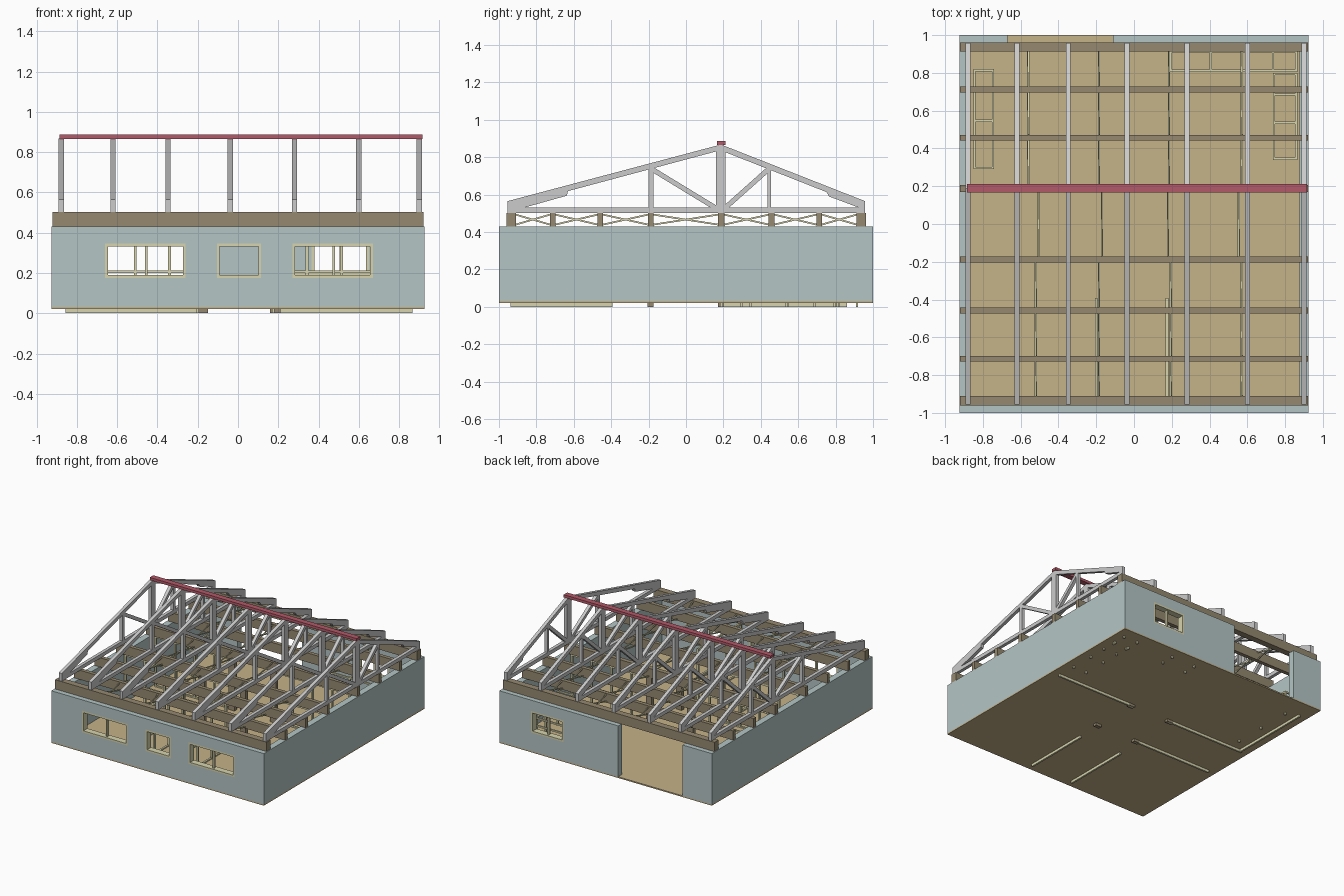
import bpy, bmesh
from mathutils import Vector

if "Cube" in bpy.data.objects:
    bpy.data.objects.remove(bpy.data.objects["Cube"])


def mat(name, r, g, b):
    m = bpy.data.materials.new(name)
    m.diffuse_color = (r, g, b, 1)
    m.use_nodes = True
    m.node_tree.nodes["Principled BSDF"].inputs["Base Color"].default_value = m.diffuse_color
    return m


WALL = mat("wall_paint", .46, .56, .56)
BEAM = mat("dark_timber", .30, .25, .16)
FLOOR = mat("floor_timber", .56, .45, .25)
STUD = mat("pale_timber", .68, .66, .42)
RIDGE = mat("ridge_red", .45, .10, .14)


def box(bm, x0, x1, y0, y1, z0, z1):
    vs = bmesh.ops.create_cube(bm, size=1)["verts"]
    for v in vs:
        v.co = Vector((x0 + (v.co.x + .5) * (x1 - x0),
                       y0 + (v.co.y + .5) * (y1 - y0),
                       z0 + (v.co.z + .5) * (z1 - z0)))


def prism(bm, pts, x0, x1):
    """Extrude a (y, z) outline along x."""
    a = [bm.verts.new((x0, y, z)) for y, z in pts]
    b = [bm.verts.new((x1, y, z)) for y, z in pts]
    bm.faces.new(a)
    bm.faces.new(b[::-1])
    for i in range(len(pts)):
        j = (i + 1) % len(pts)
        bm.faces.new((a[i], b[i], b[j], a[j]))


def bar(bm, p, q, w, x0, x1):
    """Slanted bar of width w between two (y, z) points."""
    p, q = Vector(p), Vector(q)
    d = (q - p).normalized()
    n = Vector((-d.y, d.x)) * w / 2
    prism(bm, [p + n, q + n, q - n, p - n], x0, x1)


def finish(bm, name, material=None):
    bmesh.ops.recalc_face_normals(bm, faces=bm.faces)
    me = bpy.data.meshes.new(name)
    bm.to_mesh(me)
    bm.free()
    ob = bpy.data.objects.new(name, me)
    bpy.context.collection.objects.link(ob)
    if material:
        me.materials.append(material)
    return ob


def boxes(name, material, *items):
    bm = bmesh.new()
    for it in items:
        box(bm, *it)
    return finish(bm, name, material)


X, T = .925, .05
Z0, Z1 = .03, .43

# Floor slab
boxes("floor", FLOOR, (-X, X, -1, 1, .02, .03))

# Outer walls: shell with window and door openings cut out
FRONT_WINDOWS = [(-.66, -.26), (-.105, .115), (.27, .67)]
BACK_WINDOW = (.365, .65)
WZ0, WZ1 = .175, .345
walls = boxes("outer_walls", WALL, (-X, X, -1, 1, Z0, Z1))
cuts = [(-X + T, X - T, -1 + T, 1 - T, -.2, .8), (-.67, -.11, .9, 1.1, -.2, .8)]
cuts += [(a, b, -1.1, -.9, WZ0, WZ1) for a, b in FRONT_WINDOWS]
cuts += [(*BACK_WINDOW, .9, 1.1, WZ0, WZ1)]
for c in cuts:
    cutter = boxes("cutter", None, c)
    cutter.hide_render = True
    mod = walls.modifiers.new("cut", "BOOLEAN")
    mod.operation = "DIFFERENCE"
    mod.solver = "EXACT"
    mod.object = cutter
    bpy.context.view_layer.objects.active = walls
    bpy.ops.object.modifier_apply(modifier=mod.name)
    bpy.data.objects.remove(cutter)


# Window frames
def window(name, a, b, y0, y1, mullion=None):
    w = .014
    items = [(a, a + w, y0, y1, WZ0, WZ1), (b - w, b, y0, y1, WZ0, WZ1),
             (a + w, b - w, y0, y1, WZ0, WZ0 + w), (a + w, b - w, y0, y1, WZ1 - w, WZ1)]
    if mullion is not None:
        m = (y0 + y1) / 2
        items.append((mullion - .006, mullion + .006, m - .01, m + .01, WZ0 + w, WZ1 - w))
    boxes(name, STUD, *items)


for i, ((a, b), m) in enumerate(zip(FRONT_WINDOWS, (-.455, None, .475))):
    window(f"front_window_{i + 1}", a, b, -1, -1 + T, m)
window("back_window", *BACK_WINDOW, 1 - T, 1, .51)


# Stud partitions: bottom plate, top plate, mid rail and studs
def partition(name, p, q, n):
    (x0, y0), (x1, y1) = p, q
    h = .007
    bm = bmesh.new()
    for za, zb in ((0, .02), (.03, .04), (.2, .212), (.415, .43)):
        box(bm, x0 - h, x1 + h, y0 - h, y1 + h, za, zb)
    for i in range(n + 1):
        x, y = x0 + (x1 - x0) * i / n, y0 + (y1 - y0) * i / n
        box(bm, x - h, x + h, y - h, y + h, .03, .43)
    finish(bm, name, STUD)


partition("partition_back_left", (-.85, .19), (-.17, .19), 4)
partition("partition_back_right", (.17, .19), (.86, .19), 4)
partition("partition_front_left", (-.85, -.185), (-.17, -.185), 4)
partition("partition_hall_left", (-.2, -.93), (-.2, -.4), 3)
partition("partition_hall_right", (.175, -.93), (.175, -.4), 3)
boxes("side_wall_plate", STUD, (-.85, -.836, .2, .86, 0, .02))

# Main posts below the two centre beams
for i, (x, y) in enumerate([(sx, sy) for sx in (-.175, .185) for sy in (-.19, .185)]):
    boxes(f"main_post_{i + 1}", BEAM, (x - .025, x + .025, y - .015, y + .015, 0, .43))


# Counter frames: rim, cross rungs and legs
def counter(name, x0, x1, y0, y1, cuts, along_y):
    w, zt, zb = .012, .2, .188
    bm = bmesh.new()
    lines = [(y0 if along_y else x0)] + cuts + [(y1 if along_y else x1) - w]
    if along_y:
        for x in (x0, x1 - w):
            box(bm, x, x + w, y0, y1, zb, zt)
            for y in lines:
                box(bm, x, x + w, y, y + w, 0, zb)
        for y in lines:
            box(bm, x0 + w, x1 - w, y, y + w, zb, zt)
    else:
        for y in (y0, y1 - w):
            box(bm, x0, x1, y, y + w, zb, zt)
            for x in lines:
                box(bm, x, x + w, y, y + w, 0, zb)
        for x in lines:
            box(bm, x, x + w, y0 + w, y1 - w, zb, zt)
    finish(bm, name, STUD)


counter("counter_left", -.85, -.74, .29, .82, [.54], True)
counter("counter_right", .735, .865, .34, .8, [.53, .68], True)
counter("counter_back", .19, .865, .805, .92, [.4, .73], False)

# Ceiling beams across the walls
BEAMS = [(-.935, .05), (-.713, .03), (-.458, .03), (-.188, .03),
         (.188, .035), (.457, .03), (.712, .03), (.937, .05)]
for i, (y, w) in enumerate(BEAMS):
    boxes(f"ceiling_beam_{i + 1}", BEAM, (-.92, .92, y - w / 2, y + w / 2, .43, .503))

# Cross bridging between the beams
ROWS = [(-.52, -.185, .195, .57)] * 3 + [(-.505, -.17, .18, .555)] + [(-.56, -.185, .185, .57)] * 3
bm = bmesh.new()
for i, row in enumerate(ROWS):
    a = BEAMS[i][0] + BEAMS[i][1] / 2
    b = BEAMS[i + 1][0] - BEAMS[i + 1][1] / 2
    for x in row:
        bar(bm, (a, .44), (b, .493), .009, x - .006, x)
        bar(bm, (a, .493), (b, .44), .009, x, x + .006)
finish(bm, "cross_bridging", STUD)

# Roof trusses
APEX = (.187, .868)
for i, x in enumerate((-.878, -.62, -.348, -.038, .28, .6, .9)):
    a, b = x - .013, x + .013
    bm = bmesh.new()
    # bottom chord, king post and rafters
    prism(bm, [(-.955, .503), (.958, .503), (.958, .532), (-.955, .532)], a, b)
    prism(bm, [(.16, .532), (.212, .532), (.212, .83), (APEX[0], .84), (.16, .832)], a, b)
    prism(bm, [(-.955, .532), (APEX[0], .838), APEX, (-.955, .565)], a, b)
    prism(bm, [(.958, .532), (.958, .565), APEX, (APEX[0], .836)], a, b)
    # heel wedges
    prism(bm, [(-.955, .532), (-.63, .62), (-.638, .594), (-.86, .532)], a, b)
    prism(bm, [(.958, .532), (.75, .616), (.765, .59), (.92, .532)], a, b)
    # web posts and diagonals
    bar(bm, (-.187, .532), (-.187, .745), .026, a, b)
    bar(bm, (.445, .532), (.445, .74), .02, a, b)
    bar(bm, (-.18, .735), (.16, .528), .026, a, b)
    bar(bm, (.44, .735), (.21, .53), .026, a, b)
    finish(bm, f"roof_truss_{i + 1}")

# Ridge beam
boxes("ridge_beam", RIDGE, (-.885, .917, .167, .211, .866, .887))
